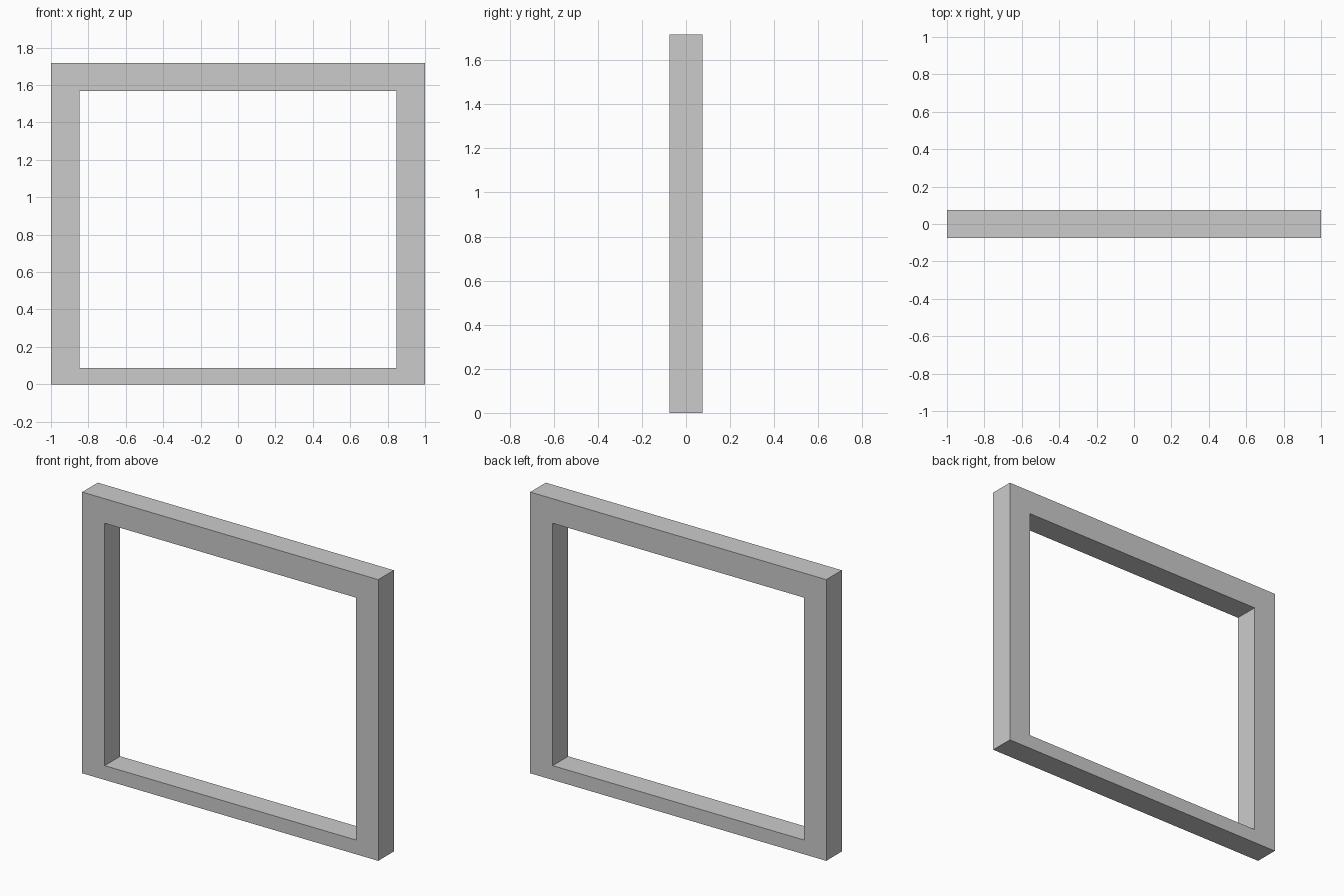
import bpy
import bmesh

if "Cube" in bpy.data.objects:
    bpy.data.objects.remove(bpy.data.objects["Cube"])

HALF_DEPTH = 0.075
OUTER = (1.0, 0.0, 1.717)      # half width, bottom, top
INNER = (0.848, 0.087, 1.567)


def rectangle(bm, half_width, bottom, top, y):
    corners = [(-half_width, bottom), (half_width, bottom),
               (half_width, top), (-half_width, top)]
    return [bm.verts.new((x, y, z)) for x, z in corners]


def bridge(bm, a, b):
    for i in range(4):
        j = (i + 1) % 4
        bm.faces.new((a[i], a[j], b[j], b[i]))


# Rectangular frame: four mitred bars around one opening, thinner at the sill
bm = bmesh.new()
loops = [rectangle(bm, *OUTER, -HALF_DEPTH), rectangle(bm, *INNER, -HALF_DEPTH),
         rectangle(bm, *INNER, HALF_DEPTH), rectangle(bm, *OUTER, HALF_DEPTH)]
for k in range(4):
    bridge(bm, loops[k], loops[(k + 1) % 4])
bmesh.ops.recalc_face_normals(bm, faces=bm.faces[:])

mesh = bpy.data.meshes.new("window_frame")
bm.to_mesh(mesh)
bm.free()
frame = bpy.data.objects.new("window_frame", mesh)
bpy.context.collection.objects.link(frame)
